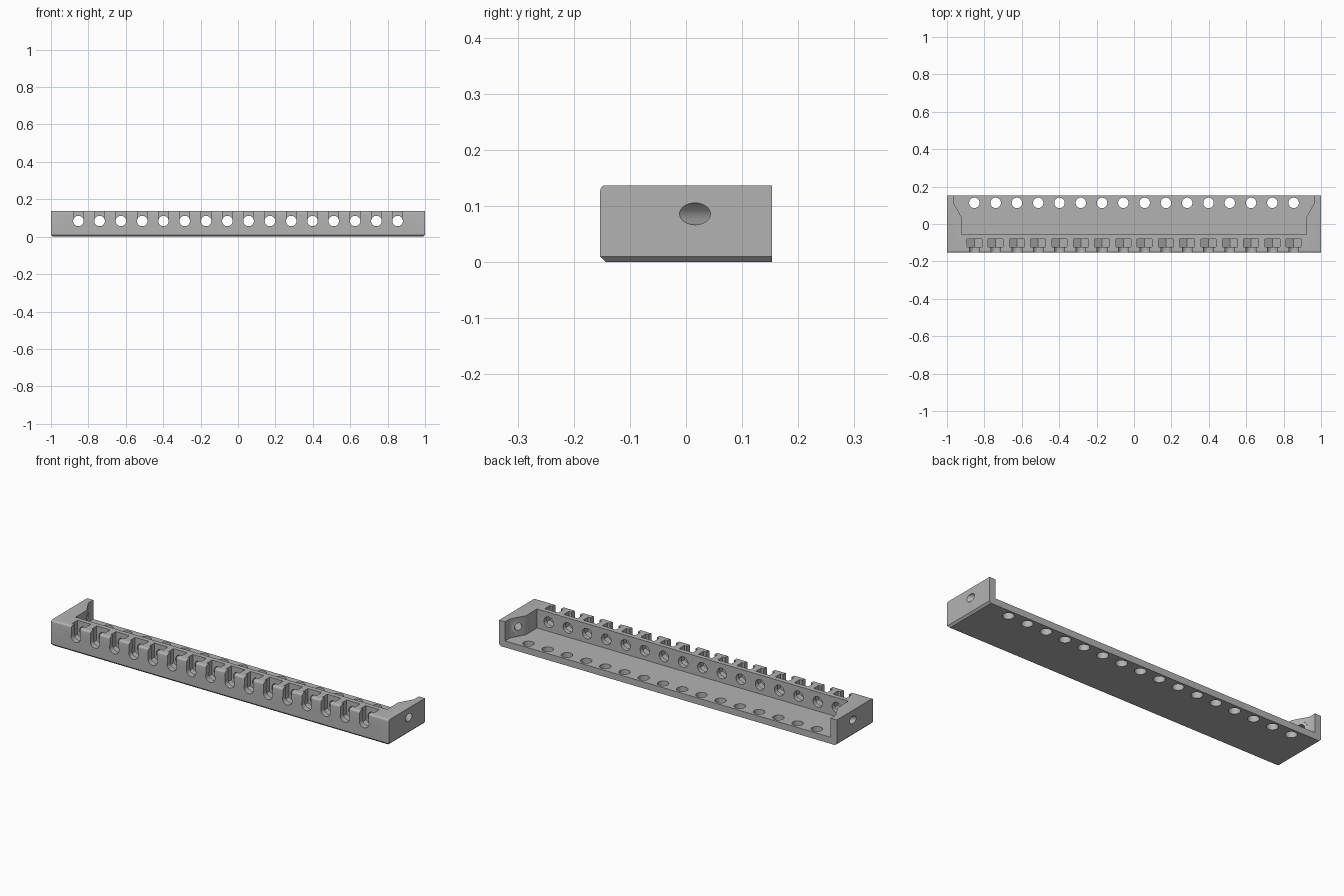
import bpy, bmesh, math
from mathutils import Matrix, Vector

old = bpy.data.objects.get("Cube")
if old:
    bpy.data.objects.remove(old, do_unlink=True)

HEIGHT, DEPTH = 0.137, 0.153          # full height, half depth
FLOOR, HOLE_Z = 0.035, 0.084
COUNT, PITCH, HOLE_R = 16, 0.1138, 0.028
stations = [(i - (COUNT - 1) / 2) * PITCH for i in range(COUNT)]

grey = bpy.data.materials.new("plain grey")
grey.use_nodes = True
grey.diffuse_color = (0.45, 0.45, 0.45, 1)
grey.node_tree.nodes["Principled BSDF"].inputs["Base Color"].default_value = grey.diffuse_color


def finish(bm, name):
    bmesh.ops.recalc_face_normals(bm, faces=bm.faces)
    mesh = bpy.data.meshes.new(name)
    bm.to_mesh(mesh)
    bm.free()
    obj = bpy.data.objects.new(name, mesh)
    obj.data.materials.append(grey)
    bpy.context.collection.objects.link(obj)
    return obj


def add_box(bm, low, high):
    low, high = Vector(low), Vector(high)
    place = Matrix.Translation((low + high) / 2) @ Matrix.Diagonal((*(high - low), 1))
    return bmesh.ops.create_cube(bm, size=1, matrix=place)


def add_rod(bm, start, end, radius, sides=32, turn=0):
    start, end = Vector(start), Vector(end)
    axis = end - start
    place = (Matrix.Translation((start + end) / 2)
             @ axis.to_track_quat('Z', 'Y').to_matrix().to_4x4() @ Matrix.Rotation(turn, 4, 'Z'))
    bmesh.ops.create_cone(bm, cap_ends=True, segments=sides, radius1=radius,
                          radius2=radius, depth=axis.length, matrix=place)


def add_prism(bm, outline, low, high):
    face = bm.faces.new([bm.verts.new((x, y, low)) for x, y in outline])
    out = bmesh.ops.extrude_face_region(bm, geom=[face])["geom"]
    moved = [v for v in out if isinstance(v, bmesh.types.BMVert)]
    bmesh.ops.translate(bm, verts=moved, vec=(0, 0, high - low))


def carve(target, bm, name):
    cutter = finish(bm, name)
    cutter.hide_render = True
    mod = target.modifiers.new(name, 'BOOLEAN')
    mod.operation, mod.solver, mod.object = 'DIFFERENCE', 'EXACT', cutter
    bpy.context.view_layer.objects.active = target
    bpy.ops.object.modifier_apply(modifier=mod.name)
    bpy.data.objects.remove(cutter, do_unlink=True)


# Block: chamfered below at the front and ends, rounded on the upper front edge
bm = bmesh.new()
add_box(bm, (-1, -DEPTH, 0), (1, DEPTH, HEIGHT))


def middle(edge):
    return (edge.verts[0].co + edge.verts[1].co) / 2


lower = [e for e in bm.edges if middle(e).z < 0.001 and middle(e).y < 0.1]
upper = [e for e in bm.edges if middle(e).z > 0.13 and middle(e).y < -0.1]
bmesh.ops.bevel(bm, geom=lower, offset=0.01, segments=1, affect='EDGES')
upper = [e for e in bm.edges if middle(e).z > 0.13 and middle(e).y < -0.15]
bmesh.ops.bevel(bm, geom=upper, offset=0.01, segments=5, profile=0.5, affect='EDGES')
rack = finish(bm, "rack_body")

# Open tray behind the front wall, with slanted end corners
bm = bmesh.new()
side = [(0.922, -0.057), (0.922, 0.037), (0.964, 0.112), (0.964, 0.2)]
add_prism(bm, side + [(-x, y) for x, y in reversed(side)], FLOOR, 0.2)
carve(rack, bm, "tray_cutter")

# Holes through the front wall and through the floor
bm = bmesh.new()
for x in stations:
    add_rod(bm, (x, -0.2, HOLE_Z), (x, -0.03, HOLE_Z), HOLE_R)
    add_rod(bm, (x, 0.113, -0.05), (x, 0.113, 0.06), HOLE_R)
carve(rack, bm, "hole_cutter")

# Slots open to the top, in front of the nut pockets
bm = bmesh.new()
for x in stations:
    add_box(bm, (x - 0.026, -0.2, HOLE_Z), (x + 0.026, -0.11, 0.2))
carve(rack, bm, "slot_cutter")

# Nut pockets: hexagonal below, straight-sided above
bm = bmesh.new()
for x in stations:
    add_rod(bm, (x, -0.124, HOLE_Z), (x, -0.081, HOLE_Z), 0.0462, 6)
flat = max(abs(v.co.x - stations[-1]) for v in bm.verts if v.co.x > stations[-1] - 0.05)
if flat > 0.043:                      # put the points at top and bottom
    bm.clear()
    for x in stations:
        add_rod(bm, (x, -0.124, HOLE_Z), (x, -0.081, HOLE_Z), 0.0462, 6, math.pi / 6)
carve(rack, bm, "pocket_cutter")
bm = bmesh.new()
for x in stations:
    add_box(bm, (x - 0.04, -0.124, HOLE_Z), (x + 0.04, -0.081, 0.2))
carve(rack, bm, "pocket_top_cutter")

# Diagonal mounting holes through the ends, each with a recess for the screw head
for radius, near, far, name in ((0.0195, -0.05, 0.12, "screw_cutter"),
                                (0.034, 0.06, 0.12, "recess_cutter")):
    bm = bmesh.new()
    for s in (-1, 1):
        add_rod(bm, (s * (1 - near), 0.016 + near, 0.086),
                (s * (1 - far), 0.016 + far, 0.086), radius)
    carve(rack, bm, name)

# Smooth the round surfaces, keep the edges sharp
bpy.ops.object.select_all(action='DESELECT')
rack.select_set(True)
bpy.context.view_layer.objects.active = rack
bpy.ops.object.shade_smooth_by_angle(angle=math.radians(30))
